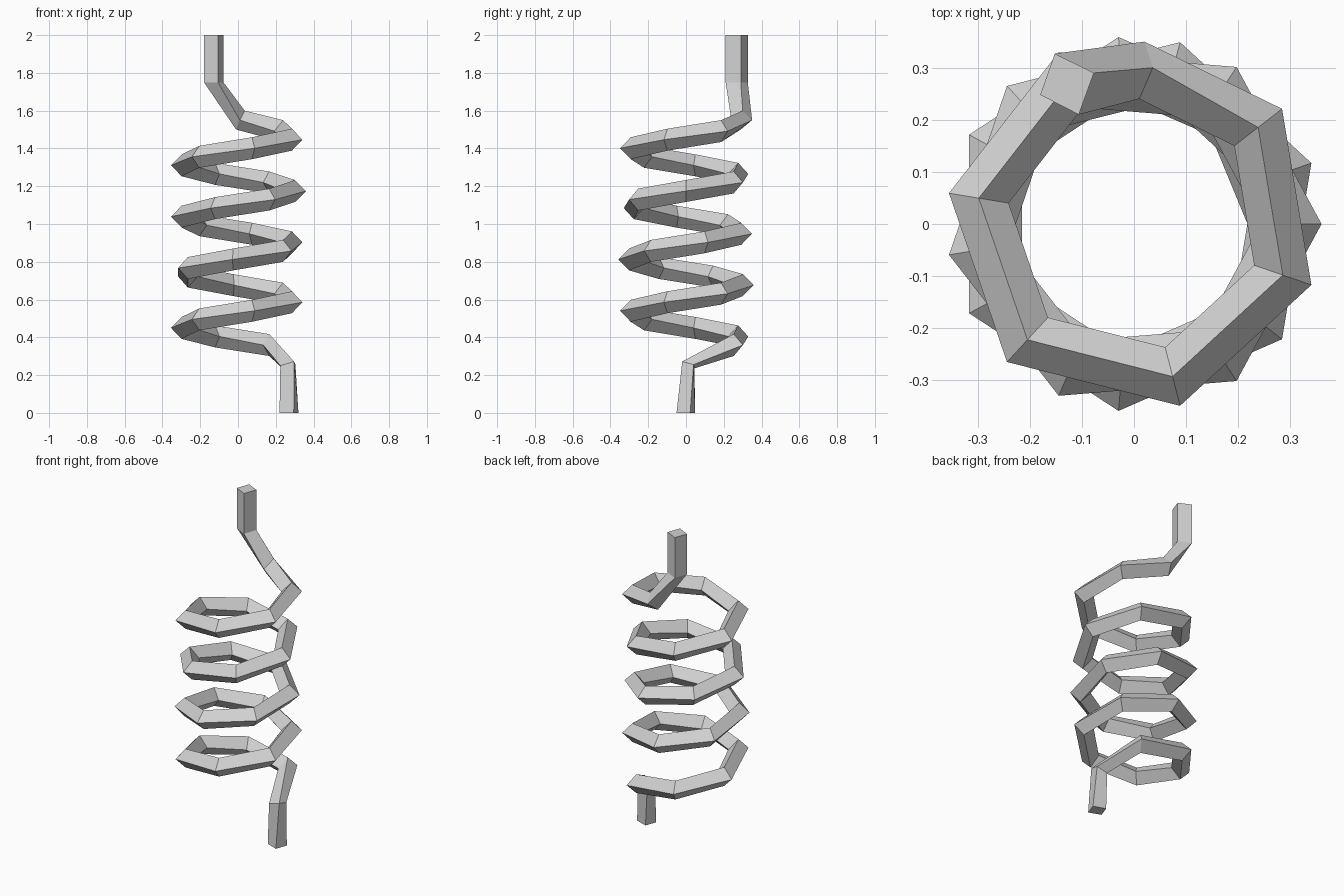
import bpy
import bmesh
from math import cos, sin, tau
from mathutils import Vector

cube = bpy.data.objects.get("Cube")
if cube:
    bpy.data.objects.remove(cube, do_unlink=True)

RADIUS = 0.302          # coil centre line
HALF = 0.058            # half diagonal of the square wire
STEP = tau * 3 / 19     # nineteen segments make three turns
RISE = 0.0453
BASE = 0.314


def coil_ring(i):
    """Diamond section: outer, top, inner and bottom corners."""
    out = Vector((cos(i * STEP), sin(i * STEP), 0))
    up = Vector((0, 0, 1))
    centre = out * RADIUS + up * (BASE + RISE * i)
    return [centre + d * HALF for d in (out, up, -out, -up)]


def level_ring(corners, z):
    """Horizontal section of a straight end."""
    return [Vector((x, y, z)) for x, y in corners]


# Straight lower end, bent into the coil
lower_square = [(0.32, 0.022), (0.295, -0.05), (0.22, -0.022), (0.245, 0.048)]
lower_bend = [Vector(p) for p in (
    (0.304, 0.04, 0.256), (0.297, -0.02, 0.272),
    (0.224, -0.015, 0.25), (0.235, 0.045, 0.236))]

# Coil bent into the straight upper end
upper_bend = [Vector(p) for p in (
    (0.02, 0.35, 1.55), (0.036, 0.3, 1.6),
    (0.01, 0.24, 1.55), (-0.01, 0.29, 1.5))]
upper_square = [(-0.152, 0.327), (-0.077, 0.29), (-0.106, 0.21), (-0.18, 0.248)]

rings = [level_ring(lower_square, 0), lower_bend]
rings += [coil_ring(i) for i in range(1, 27)]
rings += [upper_bend, level_ring(upper_square, 1.75), level_ring(upper_square, 2)]

# Skin the sections into one closed wire
bm = bmesh.new()
loops = [[bm.verts.new(p) for p in ring] for ring in rings]
for a, b in zip(loops, loops[1:]):
    for k in range(4):
        n = (k + 1) % 4
        bm.faces.new((a[k], a[n], b[n], b[k]))
bm.faces.new(loops[0])
bm.faces.new(loops[-1])
bmesh.ops.recalc_face_normals(bm, faces=bm.faces[:])
mesh = bpy.data.meshes.new("coil_spring")
bm.to_mesh(mesh)
bm.free()

# Light grey metal
grey = bpy.data.materials.new("light_grey")
grey.use_nodes = True
colour = (0.65, 0.65, 0.65, 1)
grey.diffuse_color = colour
grey.node_tree.nodes["Principled BSDF"].inputs["Base Color"].default_value = colour
mesh.materials.append(grey)

spring = bpy.data.objects.new("coil_spring", mesh)
bpy.context.collection.objects.link(spring)
